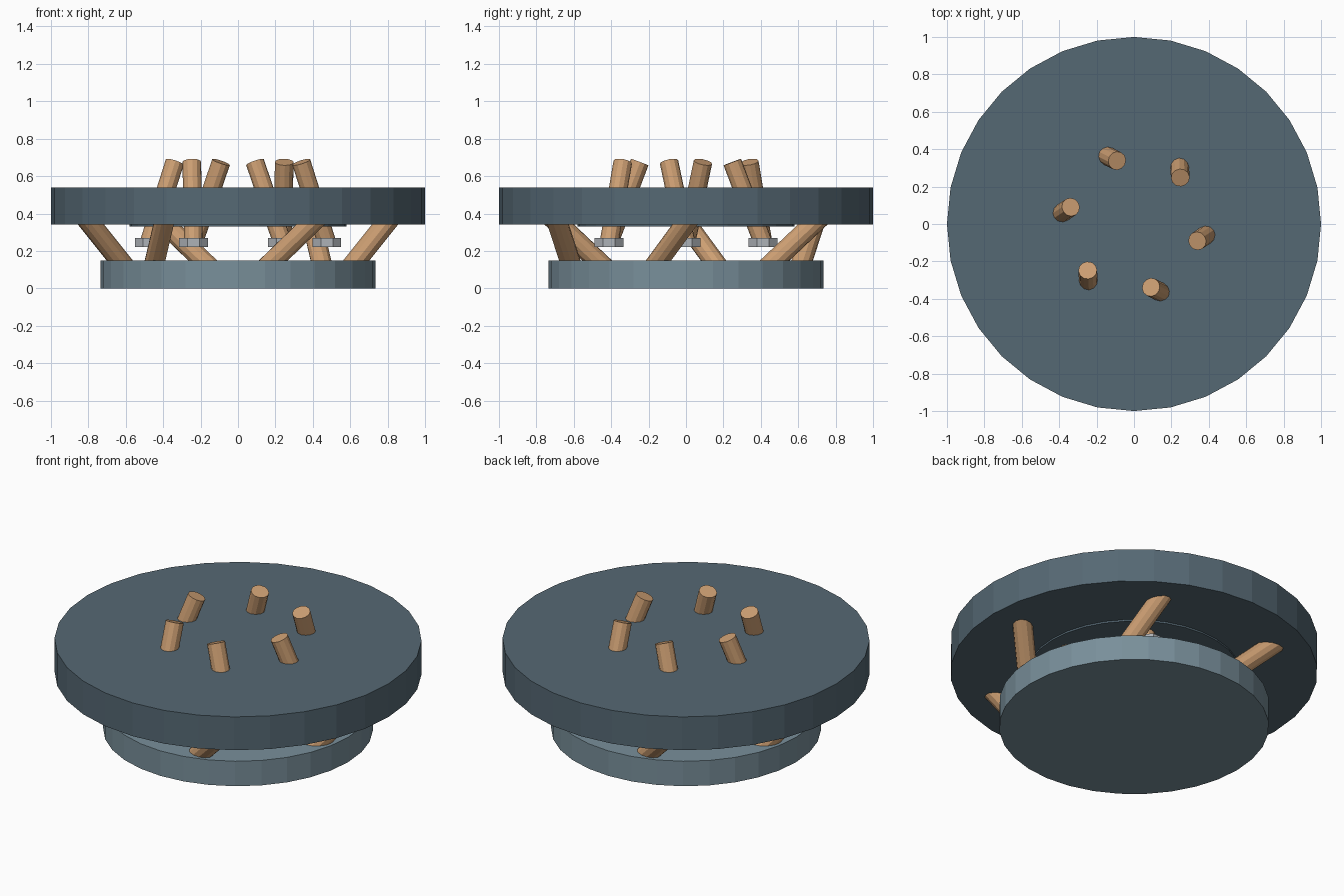
import bpy
from math import radians, cos, sin, pi
from mathutils import Vector

cube = bpy.data.objects.get("Cube")
if cube:
    bpy.data.objects.remove(cube, do_unlink=True)


def material(name, rgb):
    mat = bpy.data.materials.new(name)
    mat.use_nodes = True
    linear = [(c / 255) ** 2.2 for c in rgb] + [1]
    mat.diffuse_color = linear
    mat.node_tree.nodes["Principled BSDF"].inputs["Base Color"].default_value = linear
    return mat


slate = material("slate blue", (86, 104, 115))
pale_slate = material("pale slate", (120, 142, 153))
wood = material("tan wood", (203, 157, 114))
steel = material("steel grey", (172, 177, 182))


def rod(name, start, end, radius, sides, mat, turn=0):
    """Straight cylinder running between two points."""
    axis = end - start
    bpy.ops.mesh.primitive_cylinder_add(vertices=sides, radius=radius, depth=axis.length)
    obj = bpy.context.object
    obj.name = name
    if abs(axis.x) + abs(axis.y) > 0.001:
        obj.rotation_euler = axis.to_track_quat("Z", "Y").to_euler()
    else:
        obj.rotation_euler.z = turn
    obj.location = (start + end) / 2
    obj.data.materials.append(mat)
    return obj


def disc(name, radius, low, high, mat):
    return rod(name, Vector((0, 0, low)), Vector((0, 0, high)), radius, 32, mat, pi / 2)


def polar(radius, degrees, z):
    a = radians(degrees)
    return Vector((radius * cos(a), radius * sin(a), z))


# Round base, large platform and the thin plate under it
disc("base", 0.735, 0, 0.15, pale_slate)
disc("platform", 1.0, 0.34, 0.54, slate)
disc("under_plate", 0.58, 0.33, 0.345, slate)

for i in range(6):
    a = 60 * i
    # Outer leaning legs, sunk into the base and the platform
    foot, head = polar(0.65, a + 47, 0.15), polar(0.785, a + 59.5, 0.34)
    lean = (head - foot) * 0.3
    rod(f"leg_{i + 1}", foot - lean, head + lean, 0.055, 12, wood)
    # Inner pegs through the platform, each held by a nut below
    rod(f"peg_{i + 1}", polar(0.475, a + 60, 0.245), polar(0.35, a + 45, 0.675), 0.05, 12, wood)
    nut = polar(0.475, a + 60, 0.22)
    rod(f"nut_{i + 1}", nut, nut + Vector((0, 0, 0.05)), 0.083, 8, steel, pi / 8)
